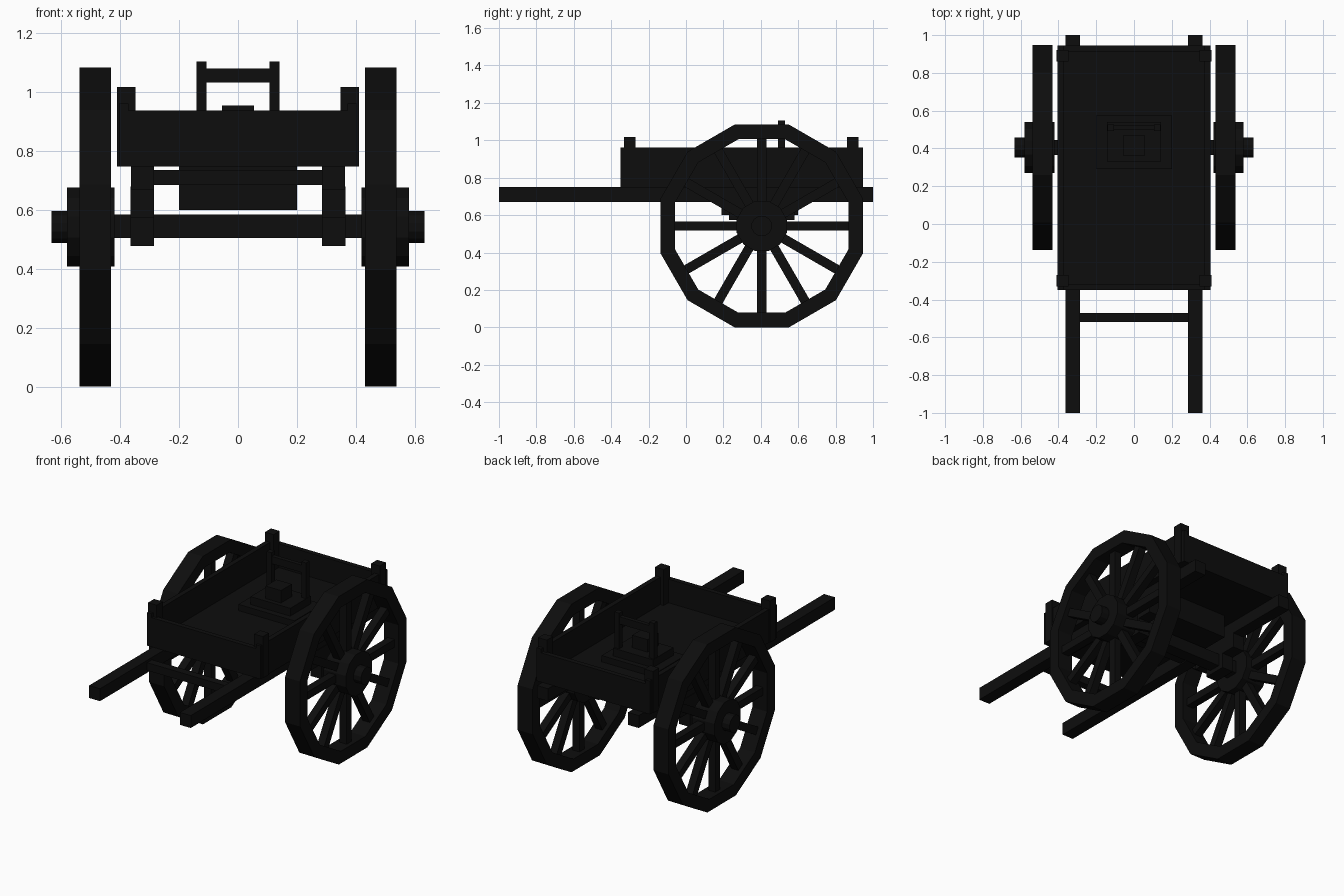
import bpy, bmesh, math
from mathutils import Matrix

if "Cube" in bpy.data.objects:
    bpy.data.objects.remove(bpy.data.objects["Cube"])

black = bpy.data.materials.new("charcoal_black")
black.diffuse_color = (0.004, 0.004, 0.004, 1)
black.use_nodes = True
black.node_tree.nodes["Principled BSDF"].inputs["Base Color"].default_value = black.diffuse_color

WY, WZ = 0.405, 0.542  # wheel centre


def finish(bm, name):
    bmesh.ops.recalc_face_normals(bm, faces=bm.faces[:])
    me = bpy.data.meshes.new(name)
    bm.to_mesh(me)
    bm.free()
    me.materials.append(black)
    ob = bpy.data.objects.new(name, me)
    bpy.context.collection.objects.link(ob)
    return ob


def add_box(bm, x, y, z, spin=None):
    m = Matrix.Translation(((x[0] + x[1]) / 2, (y[0] + y[1]) / 2, (z[0] + z[1]) / 2))
    m = m @ Matrix.Diagonal((x[1] - x[0], y[1] - y[0], z[1] - z[0], 1))
    bmesh.ops.create_cube(bm, size=1, matrix=spin @ m if spin else m)


def box(name, x, y, z, mirror=False):
    bm = bmesh.new()
    add_box(bm, x, y, z)
    if mirror:
        add_box(bm, (-x[1], -x[0]), y, z)
    return finish(bm, name)


def ring(bm, x0, x1, outer, inner, n=12):
    """Faceted rim along x; radii are measured to the flats."""
    loops = []
    for x, a in ((x0, outer), (x1, outer), (x1, inner), (x0, inner)):
        r = a / math.cos(math.pi / n)
        loops.append([bm.verts.new((x, WY + r * math.cos((i + .5) * 2 * math.pi / n),
                                    WZ + r * math.sin((i + .5) * 2 * math.pi / n)))
                      for i in range(n)])
    for k in range(4):
        a, b = loops[k], loops[(k + 1) % 4]
        for i in range(n):
            j = (i + 1) % n
            bm.faces.new((a[i], a[j], b[j], b[i]))


def drum(bm, x0, x1, apothem, n=12):
    r = apothem / math.cos(math.pi / n)
    m = (Matrix.Translation(((x0 + x1) / 2, WY, WZ)) @ Matrix.Rotation(math.pi / 2, 4, 'Y')
         @ Matrix.Rotation(math.pi / n, 4, 'Z'))
    bmesh.ops.create_cone(bm, cap_ends=True, segments=n, radius1=r, radius2=r,
                          depth=x1 - x0, matrix=m)


# Wheels: rim, twelve spokes, hub and axle cap
for side, label in ((1, "right"), (-1, "left")):
    bm = bmesh.new()
    ring(bm, side * 0.432, side * 0.538, 0.542, 0.464)
    finish(bm, label + "_wheel_rim")
    bm = bmesh.new()
    for i in range(12):
        spin = Matrix.Translation((side * 0.485, WY, WZ)) @ Matrix.Rotation(i * math.pi / 6, 4, 'X')
        add_box(bm, (-0.025, 0.025), (-0.025, 0.025), (0.08, 0.48), spin)
    finish(bm, label + "_wheel_spokes")
    bm = bmesh.new()
    drum(bm, min(side * 0.42, side * 0.58), max(side * 0.42, side * 0.58), 0.134)
    finish(bm, label + "_wheel_hub")
    bm = bmesh.new()
    drum(bm, min(side * 0.57, side * 0.633), max(side * 0.57, side * 0.633), 0.054)
    finish(bm, label + "_axle_cap")

# Axle and its brackets
box("axle", (-0.44, 0.44), (WY - 0.04, WY + 0.04), (0.505, 0.585))
box("bracket_uppers", (0.285, 0.365), (0.23, 0.58), (0.575, 0.68), True)
box("bracket_lowers", (0.285, 0.365), (0.33, 0.48), (0.478, 0.58), True)
box("under_block", (-0.2, 0.2), (0.19, 0.6), (0.6, 0.755))

# Long shafts and the pulling bar
box("shafts", (0.285, 0.363), (-1, 1), (0.67, 0.75), True)
box("pull_bar", (-0.29, 0.29), (-0.52, -0.47), (0.685, 0.735))

# Bed: floor, boards and corner posts
box("bed_floor", (-0.4, 0.4), (-0.34, 0.935), (0.748, 0.785))
box("side_boards", (0.372, 0.404), (-0.35, 0.945), (0.748, 0.962), True)
box("front_board", (-0.404, 0.404), (-0.35, -0.318), (0.748, 0.937))
box("rear_board", (-0.404, 0.404), (0.913, 0.945), (0.748, 0.937))
box("front_posts", (0.348, 0.41), (-0.332, -0.27), (0.748, 1.017), True)
box("rear_posts", (0.348, 0.41), (0.86, 0.922), (0.748, 1.017), True)

# Stepped mount in the bed with an upright frame
box("mount_base", (-0.2, 0.2), (0.29, 0.575), (0.78, 0.825))
box("mount_step", (-0.142, 0.142), (0.33, 0.54), (0.82, 0.875))
box("mount_top", (-0.055, 0.055), (0.36, 0.47), (0.87, 0.955))
box("frame_uprights", (0.107, 0.141), (0.493, 0.528), (0.82, 1.105), True)
box("frame_bar", (-0.11, 0.11), (0.497, 0.524), (1.033, 1.08))
